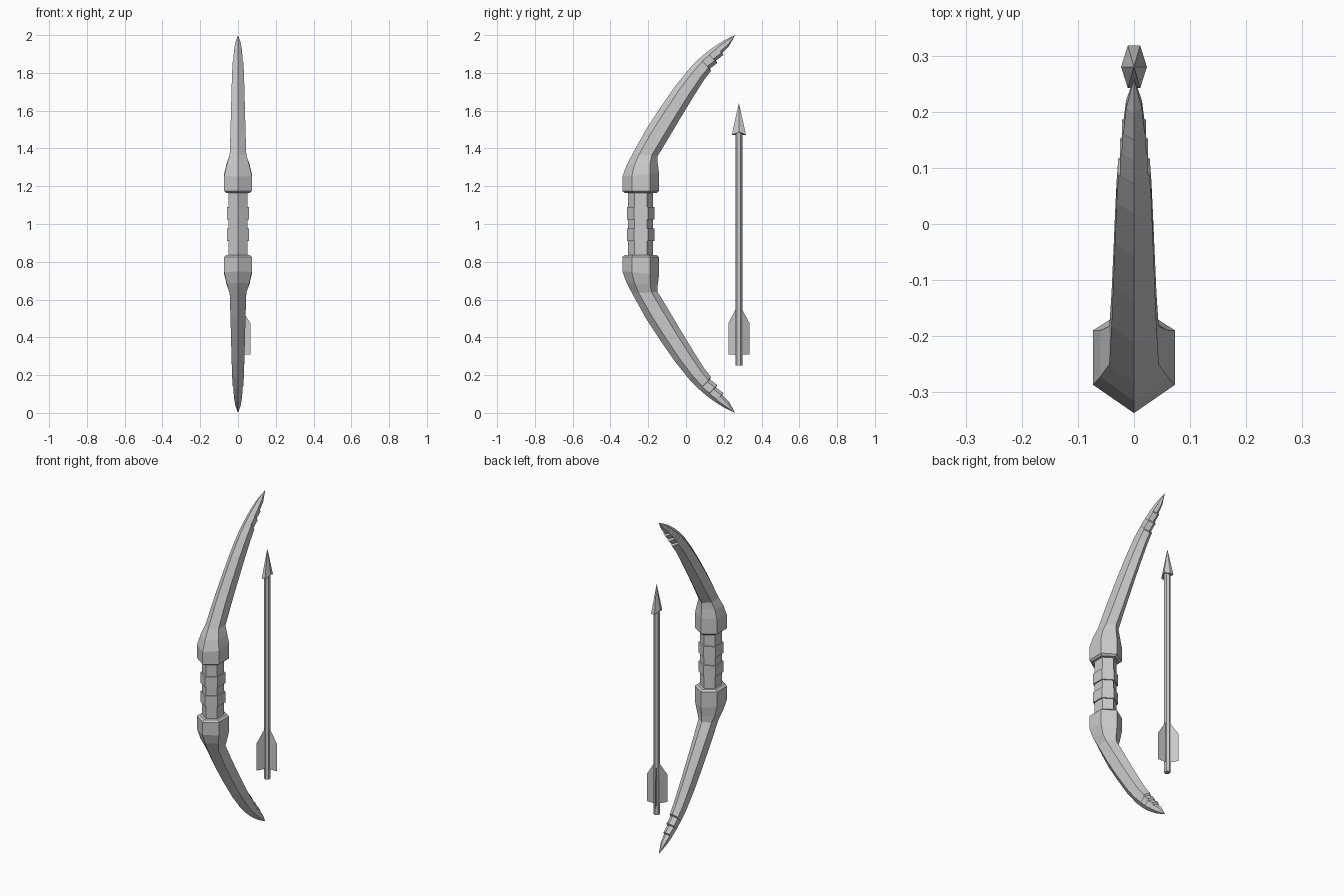
import bpy, bmesh, math
from mathutils import Vector

if "Cube" in bpy.data.objects:
    bpy.data.objects.remove(bpy.data.objects["Cube"])


def loft(name, rings, flip=False):
    """Skin a list of equal-length vertex rings and cap both ends."""
    bm = bmesh.new()
    loops = [[bm.verts.new(p) for p in ring] for ring in rings]
    n = len(loops[0])
    for a, b in zip(loops, loops[1:]):
        for i in range(n):
            j = (i + 1) % n
            bm.faces.new((a[i], a[j], b[j], b[i]))
    bm.faces.new(loops[0][::-1])
    bm.faces.new(loops[-1])
    bmesh.ops.remove_doubles(bm, verts=bm.verts, dist=0.0002)
    if flip:
        for v in bm.verts:
            v.co.z = 2.0 - v.co.z
    bmesh.ops.recalc_face_normals(bm, faces=bm.faces)
    mesh = bpy.data.meshes.new(name)
    bm.to_mesh(mesh)
    bm.free()
    obj = bpy.data.objects.new(name, mesh)
    bpy.context.collection.objects.link(obj)
    return obj


def hex_ring(yf, zf, yb, zb, w):
    """Six-sided section with ridges on the front and back points."""
    f, b = Vector((0, yf, zf)), Vector((0, yb, zb))
    p, q, x = f.lerp(b, 0.26), f.lerp(b, 0.76), Vector((w, 0, 0))
    return [f, p + x, q + x, b, q - x, p - x]


# Limb sections: front point, back point, half width
limb = [
    (-0.325, 1.165, -0.155, 1.165, 0.062),
    (-0.337, 1.175, -0.143, 1.175, 0.073),
    (-0.337, 1.25, -0.143, 1.27, 0.073),
    (-0.315, 1.31, -0.150, 1.325, 0.060),
    (-0.285, 1.368, -0.150, 1.36, 0.044),
    (-0.212, 1.50, -0.095, 1.45, 0.040),
    (-0.137, 1.615, -0.030, 1.56, 0.037),
    (-0.057, 1.73, 0.037, 1.67, 0.034),
    (0.018, 1.823, 0.095, 1.762, 0.031),
    # stepped notches near the tip
    (0.070, 1.875, 0.132, 1.810, 0.028),
    (0.073, 1.878, 0.126, 1.822, 0.025),
    (0.110, 1.910, 0.165, 1.852, 0.025),
    (0.113, 1.912, 0.159, 1.865, 0.022),
    (0.148, 1.938, 0.198, 1.895, 0.021),
    (0.151, 1.940, 0.192, 1.906, 0.019),
    (0.198, 1.970, 0.228, 1.942, 0.014),
    (0.26, 2.0, 0.26, 2.0, 0.0),
]
rings = [hex_ring(*s) for s in limb]
loft("upper_limb", rings)
loft("lower_limb", rings, flip=True)

# Grip with two raised wrap bands
grip = []
steps = [0.825, 0.91, 0.975, 1.025, 1.09, 1.175]
for i, (z0, z1) in enumerate(zip(steps, steps[1:])):
    d = 0.007 if i % 2 else 0.0
    for z in (z0, z1):
        grip.append(hex_ring(-0.306 - d, z, -0.174 + d, z, 0.050 + d))
loft("grip", grip)

# Arrow shaft
AY = 0.28
shaft = [[(0.017 * math.sin(k * math.pi / 3), AY + 0.018 * math.cos(k * math.pi / 3), z)
          for k in range(6)] for z in (0.25, 1.49)]
loft("arrow_shaft", shaft)

# Arrow head: pointed hexagon with a raised base at the middle
base = [(0.023, 0, 1.488), (0.011, 0.038, 1.47), (-0.011, 0.038, 1.47),
        (-0.023, 0, 1.488), (-0.011, -0.038, 1.47), (0.011, -0.038, 1.47)]
loft("arrow_head", [[(x, AY + y, z) for x, y, z in base], [(0, AY, 1.64)] * 6])

# Three thin feathers around the shaft
profile = [(0.01, 0.31), (0.065, 0.31), (0.065, 0.475), (0.015, 0.555), (0.01, 0.555)]
for k in range(3):
    a = k * math.tau / 3
    mesh = bpy.data.meshes.new("feather")
    mesh.from_pydata([(r * math.cos(a), AY + r * math.sin(a), z) for r, z in profile],
                     [], [range(len(profile))])
    bpy.context.collection.objects.link(bpy.data.objects.new(f"feather_{k + 1}", mesh))
